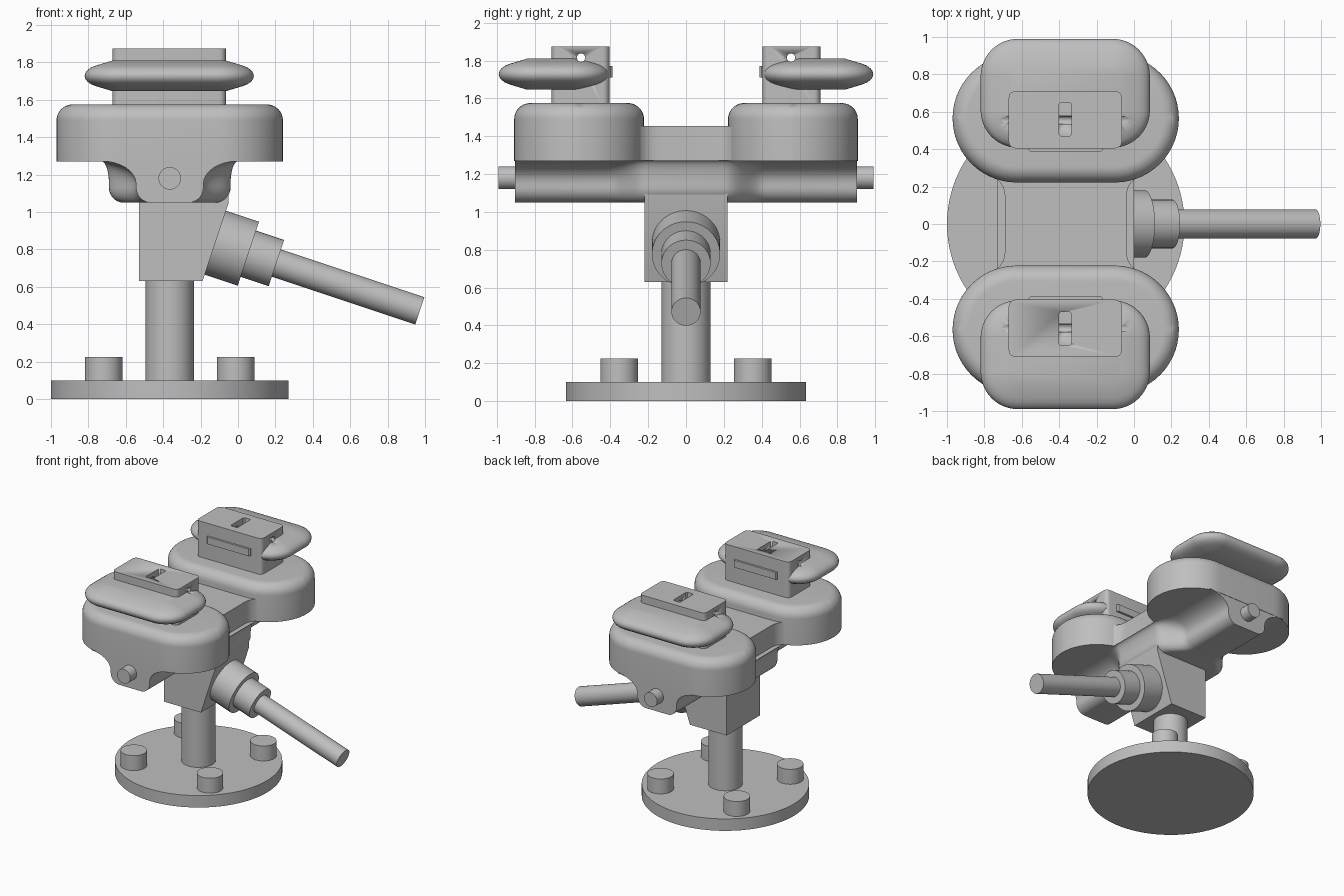
import bpy, bmesh, math
from mathutils import Vector

cube = bpy.data.objects.get("Cube")
if cube:
    bpy.data.objects.remove(cube, do_unlink=True)

grey = bpy.data.materials.new("plain grey")
grey.use_nodes = True
COLOUR = (0.52, 0.52, 0.52, 1)
grey.diffuse_color = COLOUR
grey.node_tree.nodes["Principled BSDF"].inputs["Base Color"].default_value = COLOUR

CX = -0.365     # x of the vertical axis


def finish(name, bm, smooth=True):
    bmesh.ops.recalc_face_normals(bm, faces=bm.faces)
    mesh = bpy.data.meshes.new(name)
    bm.to_mesh(mesh)
    bm.free()
    mesh.materials.append(grey)
    ob = bpy.data.objects.new(name, mesh)
    bpy.context.collection.objects.link(ob)
    if smooth:
        bpy.ops.object.select_all(action='DESELECT')
        ob.select_set(True)
        bpy.context.view_layer.objects.active = ob
        bpy.ops.object.shade_smooth_by_angle(angle=math.radians(35))
    return ob


def loft(name, loops):
    """Closed solid through a list of point loops of equal length."""
    bm = bmesh.new()
    rings = [[bm.verts.new(p) for p in loop] for loop in loops]
    n = len(rings[0])
    for a, b in zip(rings, rings[1:]):
        for i in range(n):
            j = (i + 1) % n
            bm.faces.new((a[i], a[j], b[j], b[i]))
    bm.faces.new(rings[0])
    bm.faces.new(rings[-1])
    return finish(name, bm)


def rounded_stack(name, x0, x1, y0, y1, radius, layers, side=1, steps=14):
    """Rounded rectangle lofted through (inset, z) layers."""
    loops = []
    for inset, z in layers:
        r = max(radius - inset, 0.01)
        a, b, c, d = x0 + inset + r, x1 - inset - r, y0 + inset + r, y1 - inset - r
        loop = []
        for k, (px, py) in enumerate(((b, d), (a, d), (a, c), (b, c))):
            for i in range(steps + 1):
                t = (k + i / steps) * math.pi / 2
                loop.append((px + r * math.cos(t), side * (py + r * math.sin(t)), z))
        loops.append(loop)
    return loft(name, loops)


def rod(name, start, end, radius, segments=64):
    start, end = Vector(start), Vector(end)
    turn = (end - start).to_track_quat('Z', 'Y')
    loops = []
    for p in (start, end):
        loops.append([p + turn @ Vector((radius * math.cos(t), radius * math.sin(t), 0))
                      for t in (2 * math.pi * i / segments for i in range(segments))])
    return loft(name, loops)


def cut(ob, cutter):
    cutter.hide_render = True
    mod = ob.modifiers.new("cut", 'BOOLEAN')
    mod.operation = 'DIFFERENCE'
    mod.solver = 'EXACT'
    mod.object = cutter
    bpy.ops.object.select_all(action='DESELECT')
    ob.select_set(True)
    bpy.context.view_layer.objects.active = ob
    bpy.ops.object.modifier_apply(modifier=mod.name)


# Base plate, bolts and post
rod("base_plate", (CX, 0, 0), (CX, 0, 0.1), 0.635, 96)
for sx, lr in ((1, "left"), (-1, "right")):
    for sy, fb in ((-1, "front"), (1, "back")):
        x, y = CX + sx * 0.353, sy * 0.353
        rod(f"{fb}_{lr}_bolt", (x, y, 0.09), (x, y, 0.225), 0.1, 48)
rod("post", (CX, 0, 0.09), (CX, 0, 0.68), 0.13)

# Body block with a slanted side for the handle
side_view = ((-0.53, 0.63), (-0.19, 0.63), (-0.05, 1.05), (-0.05, 1.4), (-0.53, 1.4))
loft("body_block", [[(x, y, z) for x, z in side_view] for y in (-0.22, 0.22)])

# Handle: two collars and a bar along one tilted axis
tip = Vector((0.972, 0, 0.472))
axis = Vector((0.949, 0, -0.316))
for name, near, far, r in (("handle_large_collar", 1.17, 0.966, 0.18),
                           ("handle_small_collar", 1.0, 0.808, 0.13),
                           ("handle_bar", 0.85, 0, 0.077)):
    rod(name, tip - axis * near, tip - axis * far, r)


# Cross arm: wide in the middle, narrow under the pods, flaring at the top
def arm_section(y, w):
    flare = 0.365 - w
    half = []
    for i in range(9):
        t = math.pi / 2 * i / 8
        half.append((w - 0.08 + 0.08 * math.sin(t), 1.13 - 0.08 * math.cos(t)))
    for i in range(9):
        t = math.pi / 2 * i / 8
        half.append((w + flare * (1 - math.cos(t)), 1.15 + 0.122 * math.sin(t)))
    return ([(CX + x, y, z) for x, z in half] +
            [(CX - x, y, z) for x, z in reversed(half)])


stations = [(0.2 + 0.22 * i / 12, 0.325 - 0.0725 * (1 - math.cos(math.pi * i / 12)))
            for i in range(13)] + [(0.905, 0.18)]
loft("cross_arm", [arm_section(-y, w) for y, w in reversed(stations)] +
     [arm_section(y, w) for y, w in stations])

# Bridge between the pods, with concave fillets in plan
edge = ((0.325, 0.14), (0.327, 0.17), (0.336, 0.2), (0.355, 0.228), (0.385, 0.252),
        (0.43, 0.28), (0.495, 0.32), (0.45, 0.45))
quarter = list(edge)
plan = ([(x, y) for x, y in quarter] + [(-x, y) for x, y in reversed(quarter)] +
        [(-x, -y) for x, y in quarter] + [(x, -y) for x, y in reversed(quarter)])
loft("bridge", [[(CX + x, y, z) for x, y in plan] for z in (1.272, 1.455)])

# The two matching pods, front and back
pod_layers = [(0, 1.27)] + [(0.085 * (1 - math.cos(t)), 1.49 + 0.085 * math.sin(t))
                            for t in (math.pi / 2 * i / 10 for i in range(11))]
rim = [(0.15, 0.082), (0.06, 0.055), (0.035, 0.045), (0.015, 0.031), (0.004, 0.016)]
rim_layers = ([(i, 1.728 - h) for i, h in rim] + [(0, 1.728)] +
              [(i, 1.728 + h) for i, h in reversed(rim)])
for s, fb in ((-1, "front"), (1, "back")):
    rounded_stack(f"{fb}_pod", -0.97, 0.24, 0.222, 0.908, 0.343, pod_layers, s)
    rod(f"{fb}_pin", (CX, s * 0.88, 1.18), (CX, s * 0.99, 1.18), 0.06, 48)
    head = rounded_stack(f"{fb}_head", -0.67, -0.065, 0.405, 0.71, 0.035,
                         [(0, 1.55), (0, 1.875)], s, 6)
    flange = rounded_stack(f"{fb}_flange", -0.82, 0.085, 0.408, 0.99, 0.2, rim_layers, s)
    rounded_stack(f"{fb}_label_bar", -0.565, -0.165, 0.388, 0.44, 0.001,
                  [(0, 1.71), (0, 1.77)], s, 1)
    # Slot in the top and a cross hole
    slot = rounded_stack("slot_cutter", -0.4, -0.335, 0.47, 0.65, 0.001,
                         [(0, 1.82), (0, 1.95)], s, 1)
    hole = rod("hole_cutter", (-0.9, s * 0.555, 1.815), (0.2, s * 0.555, 1.815), 0.022, 24)
    cut(head, slot)
    cut(head, hole)
    cut(flange, hole)
    for cutter in (slot, hole):
        bpy.data.objects.remove(cutter, do_unlink=True)
